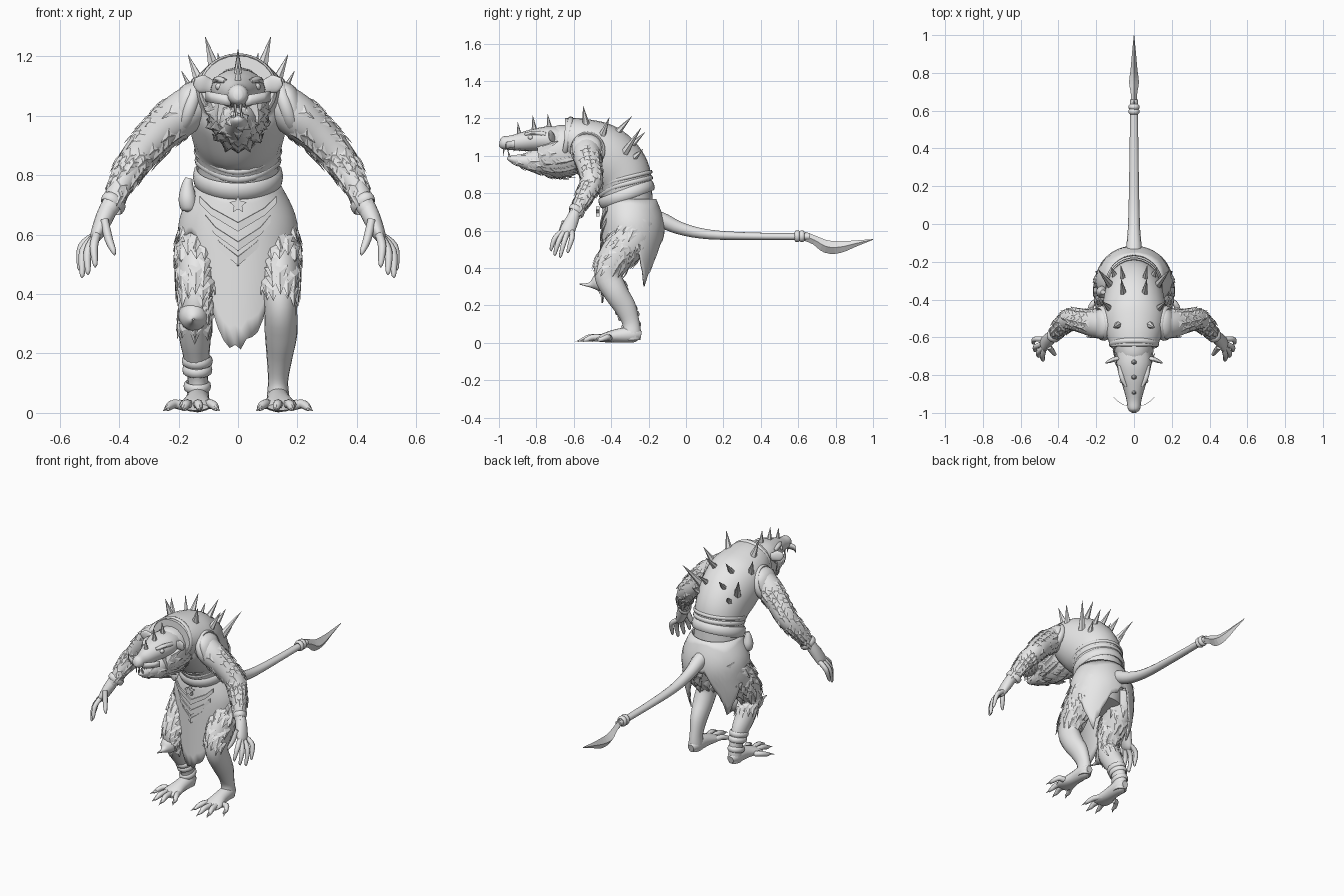
import bpy, bmesh, math, random
from mathutils import Vector as V, Matrix

random.seed(4)
cube = bpy.data.objects.get("Cube")
if cube:
    bpy.data.objects.remove(cube)
X, Y = V((1, 0, 0)), V((0, 1, 0))

mat = bpy.data.materials.new("light_grey")
mat.use_nodes = True
grey = (0.8, 0.8, 0.8, 1)
mat.diffuse_color = grey
mat.node_tree.nodes["Principled BSDF"].inputs["Base Color"].default_value = grey


def finish(name, bm, mirror=False, smooth=True, solid=0):
    bmesh.ops.recalc_face_normals(bm, faces=bm.faces)
    me = bpy.data.meshes.new(name)
    bm.to_mesh(me)
    bm.free()
    me.materials.append(mat)
    ob = bpy.data.objects.new(name, me)
    bpy.context.collection.objects.link(ob)
    if smooth:
        bpy.ops.object.select_all(action="DESELECT")
        ob.select_set(True)
        bpy.context.view_layer.objects.active = ob
        bpy.ops.object.shade_smooth_by_angle(angle=math.radians(50))
    if solid:
        ob.modifiers.new("thickness", "SOLIDIFY").thickness = solid
    if mirror:
        ob.modifiers.new("mirror", "MIRROR")


def add_grid(bm, rows, wrap_rows=False, wrap_cols=True, caps=False):
    vs = [[bm.verts.new(p) for p in r] for r in rows]
    n, m = len(vs), len(vs[0])
    for i in range(n if wrap_rows else n - 1):
        for j in range(m if wrap_cols else m - 1):
            a, b = vs[i], vs[(i + 1) % n]
            bm.faces.new((a[j], a[(j + 1) % m], b[(j + 1) % m], b[j]))
    if caps:
        bm.faces.new(vs[0])
        bm.faces.new(vs[-1])


def rings(path, ref=X, sides=16, steps=4):
    """Smooth path of (x, y, z, half width, half depth) turned into rings."""
    p = [V(q) for q in path]
    pts = []
    for i in range(len(p) - 1):
        a, b, c, d = p[max(i - 1, 0)], p[i], p[i + 1], p[min(i + 2, len(p) - 1)]
        for s in range(steps):
            t = s / steps
            pts.append(b + (c - a) * t / 2 + (a * 2 - b * 5 + c * 4 - d) * t * t / 2
                       + (b * 3 - a - c * 3 + d) * t ** 3 / 2)
    pts.append(p[-1])
    out = []
    for i, q in enumerate(pts):
        t = (pts[min(i + 1, len(pts) - 1)] - pts[max(i - 1, 0)]).to_3d().normalized()
        u = (ref - t * ref.dot(t)).normalized()
        w = t.cross(u)
        ang = [2 * math.pi * j / sides for j in range(sides)]
        out.append([q.to_3d() + u * math.cos(a) * q[3] + w * math.sin(a) * q[4] for a in ang])
    return out


def loft(name, path, ref=X, sides=16, mirror=False, smooth=True, steps=4):
    bm = bmesh.new()
    rs = rings(path, ref, sides, steps)
    add_grid(bm, rs, caps=True)
    finish(name, bm, mirror, smooth)
    return rs


def fur(name, rs, count, size, lo=0.0, hi=1.0, mirror=True, keep=lambda p: True):
    """Broad pointed tufts lying close along a lofted limb."""
    bm = bmesh.new()
    n, m = len(rs), len(rs[0])
    for _ in range(count):
        i = min(int(random.uniform(lo, hi) * (n - 1)), n - 2)
        j = random.randrange(m)
        p, nxt = rs[i][j], rs[i + 1][j]
        mid = sum(rs[i], V()) / m
        out, along = (p - mid).normalized(), (nxt - p).normalized()
        if not keep(p):
            continue
        side = out.cross(along).normalized() * size * 0.4
        s = size * random.uniform(0.7, 1.3)
        a, b = p - side - out * 0.004, p + side - out * 0.004
        c = p + along * s + out * s * 0.14
        ridge = p + along * s * 0.4 + out * s * 0.12
        v = [bm.verts.new(q) for q in (a, b, c, ridge)]
        for f in ((0, 1, 3), (1, 2, 3), (2, 0, 3), (0, 2, 1)):
            bm.faces.new([v[k] for k in f])
    finish(name, bm, mirror, False)


def spikes(name, pairs, r, mirror=False, sides=6):
    bm = bmesh.new()
    for a, b in pairs:
        a, b = V(a), V(b)
        rot = (b - a).to_track_quat("Z", "Y").to_matrix().to_4x4()
        bmesh.ops.create_cone(bm, cap_ends=True, segments=sides, radius1=r, radius2=r * 0.04,
                              depth=(b - a).length, matrix=Matrix.Translation((a + b) / 2) @ rot)
    finish(name, bm, mirror)


def band(name, c, u, w, thick, tall, mirror=False, dip=0):
    """Elliptical band round centre c with half axes u and w, dipping at the front."""
    c, u, w = V(c), V(u), V(w)
    up = u.cross(w).normalized()
    rows = []
    for i in range(32):
        a = 2 * math.pi * i / 32
        o = u * math.cos(a) + w * math.sin(a)
        drop = up * dip * max(-math.sin(a), 0) ** 3
        rows.append([c + o - drop + o.normalized() * thick * math.cos(b) + up * tall * math.sin(b)
                     for b in [math.pi * k / 4 for k in range(8)]])
    bm = bmesh.new()
    add_grid(bm, rows, wrap_rows=True)
    finish(name, bm, mirror)


def plate(name, pts, solid=0.008):
    bm = bmesh.new()
    bm.faces.new([bm.verts.new(p) for p in pts])
    finish(name, bm, False, False, solid)


# Hunched torso in a shell of armour
loft("torso", [(0, -.3, .54, .13, .1), (0, -.31, .68, .14, .13), (0, -.32, .8, .137, .14),
               (0, -.35, .9, .148, .162), (0, -.42, .98, .165, .172), (0, -.505, 1.045, .17, .155),
               (0, -.575, 1.083, .15, .12), (0, -.65, 1.09, .125, .112)], sides=24)
band("collar_rim", (0, -.635, 1.09), (.125, 0, 0), (0, .02, .112), .008, .014)
band("chest_lower_rim", (0, -.335, .88), (.143, 0, 0), (0, .15, .035), .006, .01, dip=.035)
band("waist_rim", (0, -.325, .85), (.14, 0, 0), (0, .142, .035), .006, .012, dip=.03)
band("waist_sash", (0, -.318, .795), (.14, 0, 0), (0, .136, .05), .012, .03)
band("shoulder_rim", (.165, -.525, 1.03), (0, .08, .015), (-.03, -.015, .085), .012, .02, True)
loft("shoulder_flap", [(.13, -.53, 1.09, .05, .03), (.165, -.53, 1.07, .076, .038),
                       (.188, -.53, 1.01, .076, .035), (.188, -.53, .95, .055, .02)], Y, mirror=True)
spikes("back_spikes", [((.075, -.53, 1.14), (.11, -.55, 1.265)), ((.115, -.46, 1.08), (.168, -.41, 1.205)),
                       ((.05, -.4, 1.09), (.068, -.29, 1.21)), ((.11, -.34, 1.0), (.19, -.24, 1.15)),
                       ((.05, -.33, 1.02), (.07, -.22, 1.125)), ((.09, -.3, .97), (.12, -.23, 1.035))], .026, True)


# Skirt with a ragged front panel and two pointed flaps either side of the tail
def hem(a):
    front = math.exp(-(a / .6) ** 4)
    flap = max(1 - abs(abs(a) - 2.3) / .6, 0)
    side = .55 if a > 0 else .6
    return side + (.23 - side) * front + (.3 - side) * flap + random.uniform(-.02, .02)


cols = []
for k in range(61):
    a = -math.pi + 2 * math.pi * k / 61
    low, col = hem(a), []
    for s in range(9):
        z = .77 + (low - .77) * s / 8
        back = abs(a) > 1.57
        flare = math.sin(min((.77 - z) / .16, 1) * math.pi / 2)
        rx = .142 + .06 * flare - (.25 if back else .08) * max(.45 - z, 0)
        ry = .14 + (.045 if back else .012) * flare
        y = -.3 - ry * math.cos(a)
        if back:
            y += max(.58 - z, 0) * .25 * math.cos(a)
        col.append((rx * math.sin(a), y, z))
    cols.append(col)
bm = bmesh.new()
add_grid(bm, cols, wrap_rows=True, wrap_cols=False)
finish("ragged_skirt", bm, solid=0.008)

# Belt trim on the front
for n, z in enumerate((.665, .6, .55)):
    w = .13 - .02 * n
    for s in (-1, 1):
        plate("chevron_trim", [(0, -.461, z - .055), (s * w * .7, -.448, z), (s * w, -.428, z + .04),
                               (s * w, -.428, z + .065), (s * w * .7, -.448, z + .025), (0, -.461, z - .025)])
star = []
for k in range(10):
    r, a = (.03, .015)[k % 2], math.pi * k / 5
    star.append((r * math.sin(a), -.462, .7 + r * math.cos(a)))
plate("star_buckle", star, .02)
loft("belt_pouch", [(-.165, -.36, .79, .012, .012), (-.17, -.36, .765, .02, .02), (-.17, -.36, .72, .03, .032),
                    (-.165, -.36, .685, .025, .025), (-.165, -.36, .675, .006, .006)])

# Legs, feet and claws
leg = loft("leg", [(.112, -.26, .66, .07, .1), (.135, -.305, .55, .073, .105), (.14, -.38, .45, .067, .092),
                   (.143, -.415, .36, .056, .075), (.145, -.375, .27, .055, .065), (.14, -.325, .19, .044, .058),
                   (.135, -.295, .11, .034, .046), (.135, -.29, .05, .038, .05), (.135, -.29, .015, .034, .045)],
           mirror=True)
fur("thigh_fur", leg, 100, .07, .08, .33)
loft("foot", [(.135, -.24, .04, .02, .02), (.135, -.28, .045, .038, .042), (.137, -.37, .038, .042, .036),
              (.142, -.44, .027, .055, .024), (.145, -.48, .02, .045, .012)], mirror=True)
for tx, ty in ((.075, -.53), (.13, -.57), (.18, -.555), (.235, -.48)):
    bx = .145 + (tx - .145) * .45
    loft("toe", [(bx, -.41, .025, .017, .017), (bx * .4 + tx * .6, ty + .06, .03, .016, .016),
                 (tx, ty + .025, .018, .012, .012), (tx, ty, .012, .005, .005)], sides=8, mirror=True)
    spikes("toe_claw", [((tx, ty + .02, .02), (tx + (tx - .145) * .2, ty - .02, .006))], .009, True)

# Right knee guard and ankle wraps
loft("knee_guard", [(-.15, -.43, .33, .052, .05), (-.15, -.475, .32, .043, .045),
                    (-.15, -.505, .312, .02, .02), (-.15, -.53, .31, .009, .009), (-.15, -.57, .315, .003, .003)])
fur("knee_fringe", [[V((-p.x, p.y, p.z)) for p in r] for r in leg], 40, .06, .34, .48, False)
for z, y, r in ((.175, -.32, .052), (.145, -.307, .05), (.09, -.293, .045)):
    band("ankle_wrap", (-.137, y, z), (r * .85, 0, 0), (0, r, .012), .008, .016)

# Arms, hands and fingers
arm = loft("arm", [(.12, -.53, 1.06, .07, .065), (.19, -.53, 1.005, .076, .074), (.265, -.515, .94, .066, .066),
                   (.335, -.505, .862, .06, .058), (.387, -.545, .78, .048, .045), (.425, -.59, .7, .032, .032),
                   (.44, -.6, .68, .03, .03)], Y, mirror=True)
fur("arm_fur", arm, 150, .05, .2, .8)
band("wrist_cuff", (.42, -.585, .705), (0, .033, -.02), (.033, 0, .018), .006, .016, True)
loft("palm", [(.43, -.59, .7, .028, .03), (.45, -.61, .655, .036, .03), (.475, -.635, .6, .04, .022),
              (.485, -.645, .58, .03, .012)], Y, mirror=True)
for by, mx, my, mz, tx, ty, tz in ((-.61, .525, -.61, .56, .535, -.63, .48), (-.63, .52, -.65, .545, .525, -.67, .455),
                                   (-.65, .505, -.68, .545, .505, -.7, .465), (-.66, .485, -.7, .56, .48, -.72, .49),
                                   (-.65, .435, -.67, .585, .415, -.69, .53)):
    bx, bz = (.475, .6) if mx > .45 else (.45, .65)
    loft("finger", [(bx, by, bz, .014, .014), (mx, my, mz, .014, .014),
                    (tx * .8 + mx * .2, ty, tz + .015, .009, .009), (tx, ty, tz, .002, .002)], Y, 8, True)

# Neck, head and open jaws
neck = loft("neck", [(0, -.56, 1.06, .1, .11), (0, -.64, 1.03, .105, .14), (0, -.72, 1.01, .095, .128),
                     (0, -.79, 1.0, .07, .1)])
fur("neck_mane", neck[::-1], 130, .06, 0, .75, False, lambda p: p.z < 1.06)
loft("skull", [(0, -.64, 1.08, .08, .07), (0, -.73, 1.088, .092, .07), (0, -.8, 1.085, .08, .062),
               (0, -.86, 1.078, .06, .053), (0, -.93, 1.07, .04, .04), (0, -.98, 1.07, .032, .033),
               (0, -.997, 1.072, .014, .018)])
jaw = loft("lower_jaw", [(0, -.7, .99, .075, .09), (0, -.79, .972, .062, .07), (0, -.87, .972, .04, .038),
                         (0, -.94, .985, .022, .016), (0, -.955, .992, .008, .005)])
fur("chin_fur", jaw[::-1], 50, .045, .3, 1, False)
loft("ear", [(.07, -.71, 1.09, .012, .02), (.1, -.715, 1.1, .012, .026), (.125, -.725, 1.108, .01, .03),
             (.148, -.735, 1.115, .004, .012)], Y, mirror=True)
loft("brow", [(.075, -.75, 1.115, .012, .012), (.064, -.81, 1.122, .014, .012), (.042, -.86, 1.115, .008, .008)],
     sides=8, mirror=True)
loft("eye", [(.055, -.82, 1.098, .004, .004), (.064, -.83, 1.098, .013, .013), (.05, -.845, 1.098, .004, .004)],
     sides=10, mirror=True)
spikes("head_spikes", [((0, y + .01, z - .08), (0, y, z)) for y, z in ((-.9, 1.18), (-.82, 1.215), (-.74, 1.225))], .016)
spikes("front_teeth", [((.01, -.975, 1.055), (.008, -.975, .995)), ((.012, -.94, .985), (.01, -.955, 1.035))], .008, True)
spikes("side_teeth", [((.028, -.95 + .03 * k, 1.05), (.026, -.95 + .03 * k, 1.018)) for k in range(4)], .007, True)
# Whisker sheets either side of the snout
bm = bmesh.new()
add_grid(bm, [[(.025 + .085 * t, -.965 + .05 * t * t, 1.05 + .015 * t + h) for h in (-.018, .018)]
              for t in (0, .25, .5, .75, 1)], wrap_cols=False)
finish("whisker_sheet", bm, True, True, .002)

# Tail with bound blade
loft("tail", [(0, -.26, .69, .042, .042), (0, -.14, .66, .042, .042), (0, -.03, .612, .033, .034),
              (0, .12, .58, .028, .026), (0, .35, .57, .024, .02), (0, .66, .568, .02, .018)], sides=12)
for y in (.595, .62):
    band("tail_binding", (0, y, .57), (.02, 0, 0), (0, 0, .022), .01, .014)
loft("tail_blade", [(0, .63, .572, .016, .024), (0, .69, .548, .017, .024), (0, .75, .515, .026, .034),
                    (0, .82, .512, .018, .032), (0, .91, .532, .01, .016), (0, 1.0, .553, .001, .002)],
     sides=4, smooth=False, steps=3)
